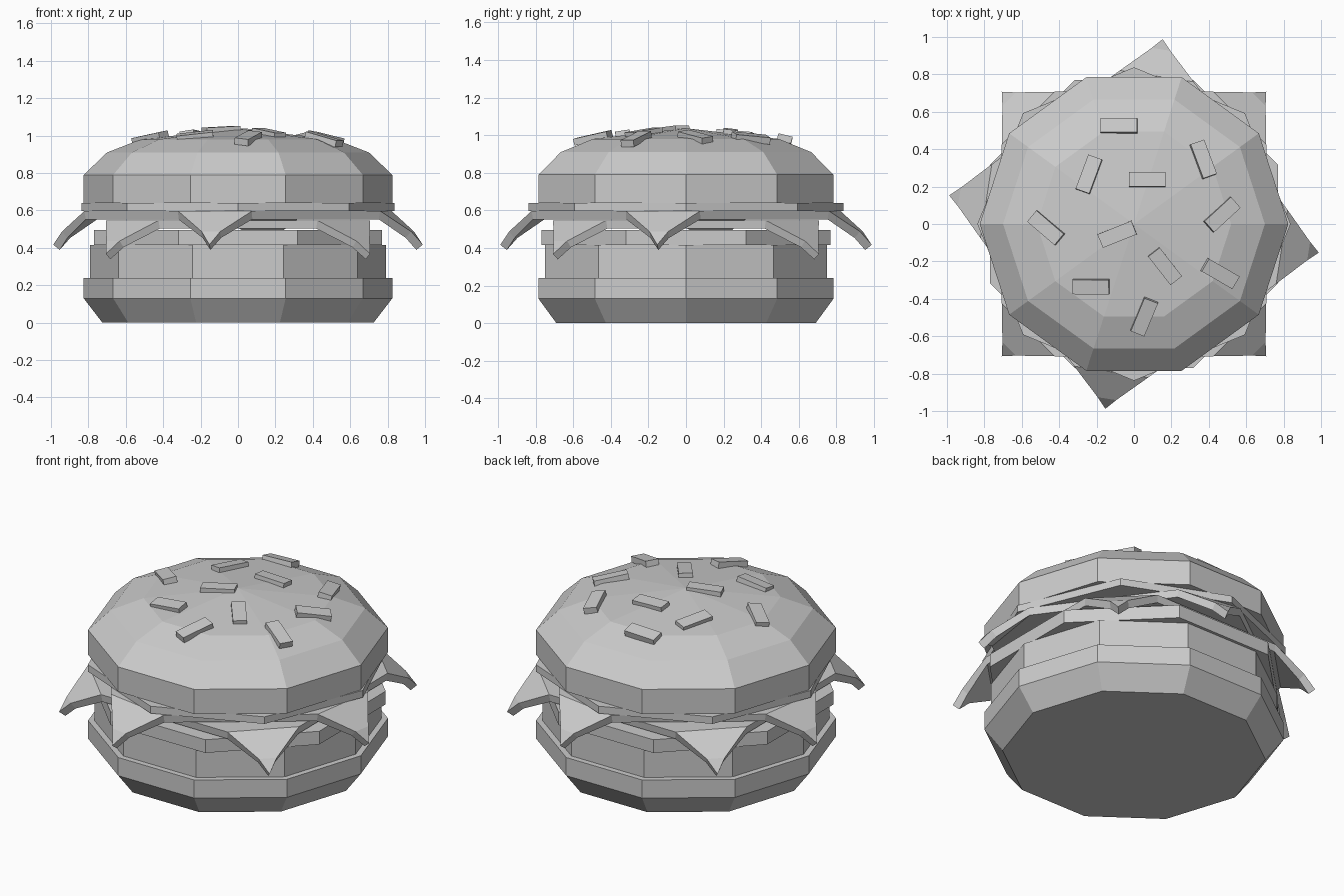
import bpy, bmesh
from math import cos, sin, pi, radians, hypot
from mathutils import Matrix, Vector

cube = bpy.data.objects.get("Cube")
if cube:
    bpy.data.objects.remove(cube, do_unlink=True)

# One plain grey for everything
GREY = (0.6, 0.6, 0.6, 1)
grey = bpy.data.materials.new("light_grey")
grey.diffuse_color = GREY
grey.use_nodes = True
grey.node_tree.nodes["Principled BSDF"].inputs["Base Color"].default_value = GREY


def finish(name, bm):
    bmesh.ops.recalc_face_normals(bm, faces=bm.faces)
    mesh = bpy.data.meshes.new(name)
    bm.to_mesh(mesh)
    bm.free()
    mesh.materials.append(grey)
    obj = bpy.data.objects.new(name, mesh)
    bpy.context.collection.objects.link(obj)
    return obj


def lathe(name, profile, sides, turn=0):
    """Faceted solid from (radius, z) rings, closed at both ends."""
    bm = bmesh.new()
    rings = []
    for r, z in profile:
        if r == 0:
            rings.append([bm.verts.new((0, 0, z))] * sides)
            continue
        angles = [radians(turn) + 2 * pi * i / sides for i in range(sides)]
        rings.append([bm.verts.new((r * cos(a), r * sin(a), z)) for a in angles])
    for low, high in zip(rings, rings[1:]):
        for i in range(sides):
            j = (i + 1) % sides
            bm.faces.new(dict.fromkeys((low[i], low[j], high[j], high[i])))
    for ring in (rings[0], rings[-1]):
        if ring[0] is not ring[1]:
            bm.faces.new(ring)
    return finish(name, bm)


def cheese(name, top, turn):
    """Square slice whose four corners fold down."""
    bm = bmesh.new()
    flat = []
    for k in range(4):
        rot = Matrix.Rotation(radians(turn) + k * pi / 2, 3, "Z")

        def point(p, w, drop):
            return bm.verts.new(rot @ Vector((p, w, top - drop)))

        a, b = point(.8, -.2, 0), point(.8, .2, 0)
        c, d = point(.945, -.05, .11), point(.945, .05, .11)
        tip = point(1.0, 0, .18)
        bm.faces.new((a, c, d, b))
        bm.faces.new((c, tip, d))
        flat += [a, b]
    bm.faces.new(flat)
    obj = finish(name, bm)
    if obj.data.polygons[-1].normal.z < 0:
        obj.data.flip_normals()
    mod = obj.modifiers.new("thickness", "SOLIDIFY")
    mod.thickness = .045
    mod.offset = -1
    return obj


# Stack from the bottom up
lathe("bottom_bun", [(.725, 0), (.825, .13), (.825, .24)], 10)
lathe("patty", [(.79, .24), (.79, .415)], 10)
lathe("tomato_slice", [(.832, .415), (.832, .495)], 8, 22.5)
cheese("lower_cheese", .547, 45)
cheese("upper_cheese", .597, -8.8)
lathe("onion_slice", [(.838, .597), (.838, .64)], 8)
DOME = [(.825, .79), (.7, .91), (.52, .98), (0, 1.037)]
lathe("top_bun", [(.825, .64)] + DOME, 10)


def dome_height(r):
    for (r0, z0), (r1, z1) in zip(DOME, DOME[1:]):
        if r >= r1:
            return z1 + (z0 - z1) * (r - r1) / (r0 - r1)


# Seeds: x, y and heading, each tilted to the dome
SEEDS = [(-.08, .525, 0), (.07, .237, 0), (-.24, .265, 70), (.37, .345, -70),
         (.47, .05, 42), (-.47, -.02, -40), (-.09, -.055, 22), (.165, -.225, -52),
         (-.23, -.335, 0), (.46, -.265, -30), (.055, -.495, 68)]
for n, (x, y, heading) in enumerate(SEEDS):
    normal = Vector((.48 * x, .48 * y, 1)).normalized()
    tilt = Vector((0, 0, 1)).rotation_difference(normal).to_matrix().to_4x4()
    place = Matrix.Translation((x, y, dome_height(hypot(x, y)) + .004))
    size = Matrix.Diagonal((.195, .078, .036, 1))
    bm = bmesh.new()
    bmesh.ops.create_cube(bm, size=1, matrix=place @ tilt @ Matrix.Rotation(radians(heading), 4, "Z") @ size)
    finish(f"seed_{n + 1}", bm)
